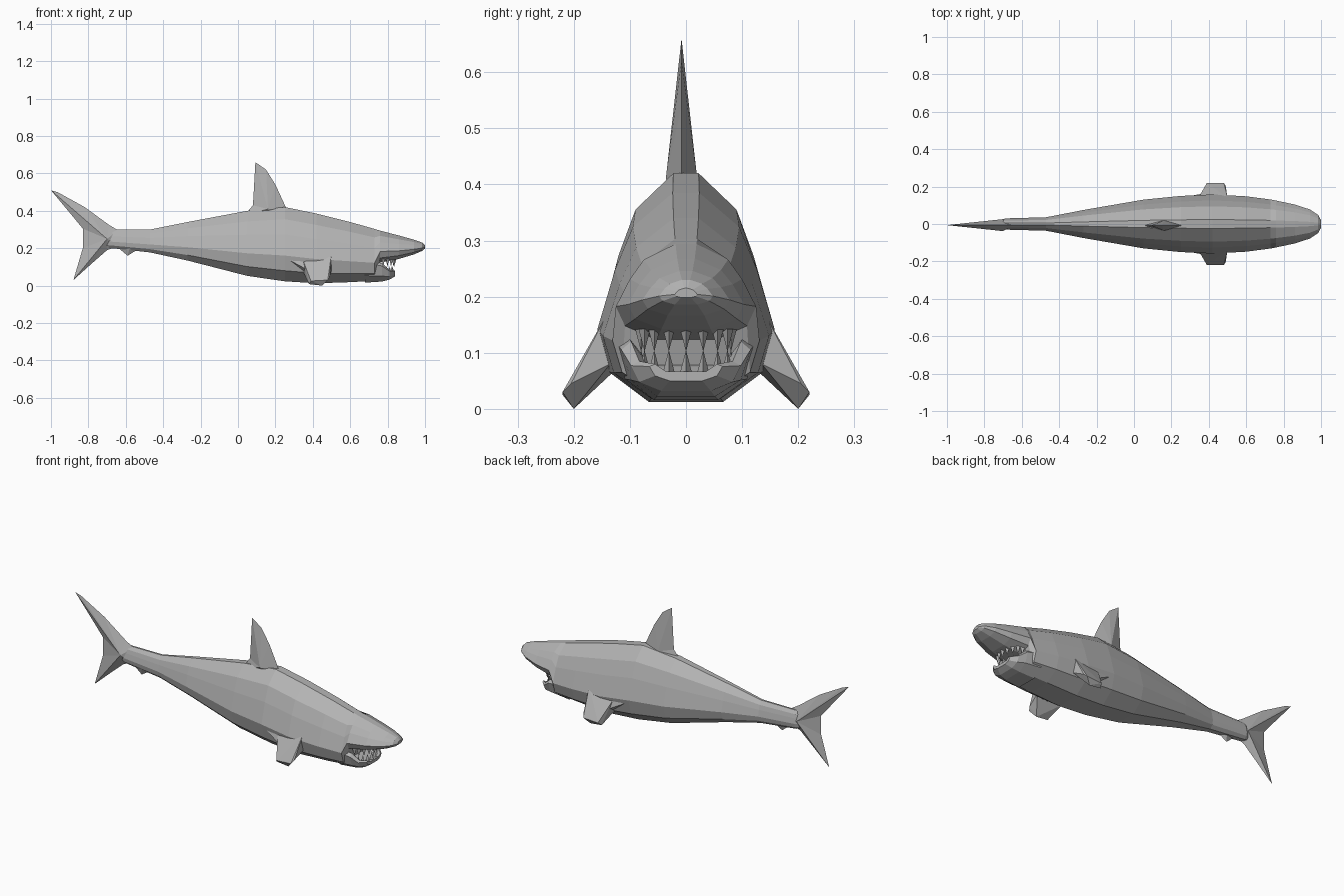
import bpy, bmesh, math
from mathutils import Vector

cube = bpy.data.objects.get("Cube")
if cube:
    bpy.data.objects.remove(cube, do_unlink=True)

grey = bpy.data.materials.new("shark_grey")
grey.use_nodes = True
colour = (0.45, 0.45, 0.45, 1)
grey.diffuse_color = colour
grey.node_tree.nodes["Principled BSDF"].inputs["Base Color"].default_value = colour


def finish(name, bm):
    bmesh.ops.recalc_face_normals(bm, faces=bm.faces)
    mesh = bpy.data.meshes.new(name)
    bm.to_mesh(mesh)
    bm.free()
    mesh.materials.append(grey)
    ob = bpy.data.objects.new(name, mesh)
    bpy.context.collection.objects.link(ob)
    return ob


def loft(name, stations, profile):
    """Skin mirrored cross-sections given as x, top, bottom, half width."""
    bm = bmesh.new()
    ring = profile + [(-a, b) for a, b in reversed(profile)]
    rows = [[bm.verts.new((x, a * w, lo + b * (hi - lo))) for a, b in ring]
            for x, hi, lo, w in stations]
    n = len(ring)
    for r, s in zip(rows, rows[1:]):
        for i in range(n):
            j = (i + 1) % n
            bm.faces.new((r[i], r[j], s[j], s[i]))
    bm.faces.new(rows[0])
    bm.faces.new(rows[-1])
    return finish(name, bm)


def fin(name, outline, ridge, thick, y=-0.006):
    """Thin-edged fin: outline in x, z fanned to a raised ridge point each side."""
    bm = bmesh.new()
    edge = [bm.verts.new((x, y, z)) for x, z in outline]
    for side in (1, -1):
        top = bm.verts.new((ridge[0], y + side * thick, ridge[1]))
        for i, v in enumerate(edge):
            bm.faces.new((v, edge[(i + 1) % len(edge)], top))
    return finish(name, bm)


def hull(name, points):
    bm = bmesh.new()
    for p in points:
        bm.verts.new(p)
    bmesh.ops.convex_hull(bm, input=bm.verts)
    return finish(name, bm)


# Body: faceted section, stepping up to the snout at the mouth
section = [(0.15, 1), (0.6, 0.84), (0.8, 0.64), (1, 0.36), (0.87, 0.16), (0.42, 0.02)]
loft("body", [
    (-0.72, 0.28, 0.21, 0.012), (-0.69, 0.30, 0.20, 0.03),
    (-0.47, 0.30, 0.175, 0.036), (-0.27, 0.34, 0.13, 0.075),
    (0.05, 0.40, 0.045, 0.13), (0.25, 0.42, 0.015, 0.15),
    (0.42, 0.385, 0.005, 0.158), (0.60, 0.34, 0.012, 0.148),
    (0.73, 0.303, 0.02, 0.131), (0.76, 0.294, 0.12, 0.125),
    (0.86, 0.268, 0.14, 0.104), (0.94, 0.246, 0.165, 0.078),
    (0.985, 0.23, 0.185, 0.048), (1.0, 0.215, 0.198, 0.02)], section)

# Lower jaw with a hollow top
jaw = [(0.55, 0.55), (0.85, 1), (1, 0.85), (0.85, 0.3), (0.45, 0)]
loft("lower_jaw", [(0.68, 0.14, 0.016, 0.128), (0.77, 0.12, 0.022, 0.115),
                   (0.81, 0.085, 0.032, 0.098), (0.84, 0.08, 0.05, 0.065)], jaw)


# Teeth around both jaws
def teeth(name, x_front, depth, width, z, height, count):
    bm = bmesh.new()
    for i in range(count):
        t = math.pi * (i / (count - 1) - 0.5)
        c = Vector((x_front - depth * (1 - math.cos(t)), width * math.sin(t), z))
        base = [bm.verts.new(c + Vector((0.012 * math.cos(a), 0.012 * math.sin(a), 0)))
                for a in (0, 2.1, 4.2)]
        tip = bm.verts.new(c + Vector((0, 0, height)))
        bm.faces.new(base)
        for k in range(3):
            bm.faces.new((base[k], base[(k + 1) % 3], tip))
    finish(name, bm)


teeth("lower_teeth", 0.825, 0.05, 0.08, 0.065, 0.04, 9)
teeth("upper_teeth", 0.835, 0.06, 0.08, 0.142, -0.04, 9)

# Dorsal fin
fin("dorsal_fin", [(0.03, 0.37), (0.08, 0.43), (0.093, 0.66), (0.15, 0.62),
                   (0.20, 0.54), (0.26, 0.41), (0.20, 0.37)], (0.16, 0.41), 0.028, -0.008)

# Tail fin and small keel fin
fin("tail_fin", [(-0.64, 0.295), (-0.69, 0.325), (-0.82, 0.42), (-0.965, 0.50),
                 (-1.0, 0.51), (-0.90, 0.39), (-0.83, 0.305), (-0.83, 0.20), (-0.88, 0.03),
                 (-0.78, 0.12), (-0.70, 0.19), (-0.64, 0.21)], (-0.70, 0.25), 0.032)
fin("keel_fin", [(-0.65, 0.21), (-0.59, 0.16), (-0.55, 0.185), (-0.43, 0.20)],
    (-0.58, 0.20), 0.018)

# Pectoral fins, blunt and angled down, with a flared root
for side, name in ((1, "left"), (-1, "right")):
    hull(name + "_pectoral_fin", [(x, side * y, z) for x, y, z in [
        (0.50, 0.14, 0.17), (0.50, 0.135, 0.08), (0.35, 0.125, 0.07), (0.35, 0.15, 0.13),
        (0.49, 0.205, 0.045), (0.48, 0.22, 0.03), (0.45, 0.20, 0.0),
        (0.38, 0.20, 0.008), (0.39, 0.22, 0.025)]])
    hull(name + "_fin_root", [(x, side * y, z) for x, y, z in [
        (0.25, 0.14, 0.15), (0.36, 0.15, 0.13), (0.38, 0.165, 0.08),
        (0.36, 0.12, 0.06), (0.42, 0.13, 0.10)]])
